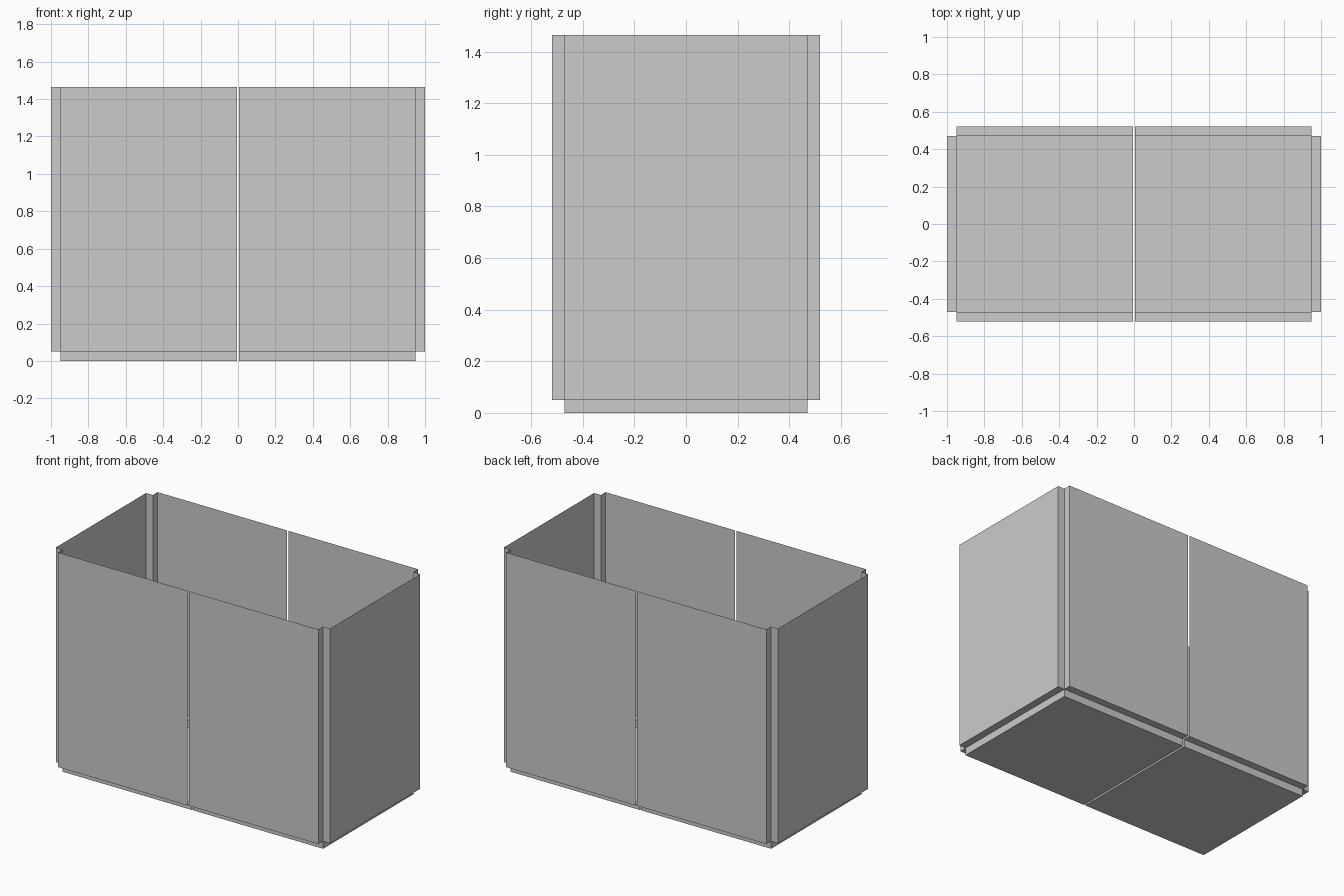
import bpy
import bmesh

old = bpy.data.objects.get("Cube")
if old:
    bpy.data.objects.remove(old, do_unlink=True)

# Main sizes: outer half extents, notch-line extents, heights, half of the centre gap
OX, OY = 1.0, 0.52
IX, IY = 0.95, 0.47
TOP, STEP, GAP = 1.465, 0.05, 0.006

grey = bpy.data.materials.new("plain grey")
grey.use_nodes = True
colour = (0.6, 0.6, 0.6, 1.0)
grey.diffuse_color = colour
grey.node_tree.nodes["Principled BSDF"].inputs["Base Color"].default_value = colour


def finish(name, bm):
    """Turn a left-half sheet into an object mirrored across the centre gap."""
    bmesh.ops.remove_doubles(bm, verts=bm.verts, dist=1e-5)
    mesh = bpy.data.meshes.new(name)
    bm.to_mesh(mesh)
    bm.free()
    mesh.materials.append(grey)
    obj = bpy.data.objects.new(name, mesh)
    bpy.context.collection.objects.link(obj)
    mirror = obj.modifiers.new("other half", 'MIRROR')
    mirror.use_mirror_merge = False


def add_strip(bm, path, z0, z1):
    """Raise an open path into a vertical sheet facing outwards."""
    for (ax, ay), (bx, by) in zip(path, path[1:]):
        corners = [(ax, ay, z0), (bx, by, z0), (bx, by, z1), (ax, ay, z1)]
        bm.faces.new([bm.verts.new(c) for c in corners])


def add_flat(bm, x0, x1, y0, y1, z):
    """Add a horizontal rectangle facing down."""
    corners = [(x0, y0, z), (x0, y1, z), (x1, y1, z), (x1, y0, z)]
    bm.faces.new([bm.verts.new(c) for c in corners])


# Thin walls with a square notch folded inwards at each corner
front_half = [(GAP, -OY), (IX, -OY), (IX, -IY), (OX, -IY)]
back_half = [(x, -y) for x, y in reversed(front_half)]
bm = bmesh.new()
add_strip(bm, front_half + back_half, STEP, TOP)
finish("notched_walls", bm)

# Ledges stepping in under the walls
bm = bmesh.new()
add_flat(bm, GAP, IX, -OY, -IY, STEP)
add_flat(bm, GAP, IX, IY, OY, STEP)
add_flat(bm, IX, OX, -IY, IY, STEP)
finish("bottom_ledges", bm)

# Shallow floor tray below the ledges
bm = bmesh.new()
add_strip(bm, [(GAP, -IY), (IX, -IY), (IX, IY), (GAP, IY)], 0, STEP)
add_flat(bm, GAP, IX, -IY, IY, 0)
finish("floor_tray", bm)
